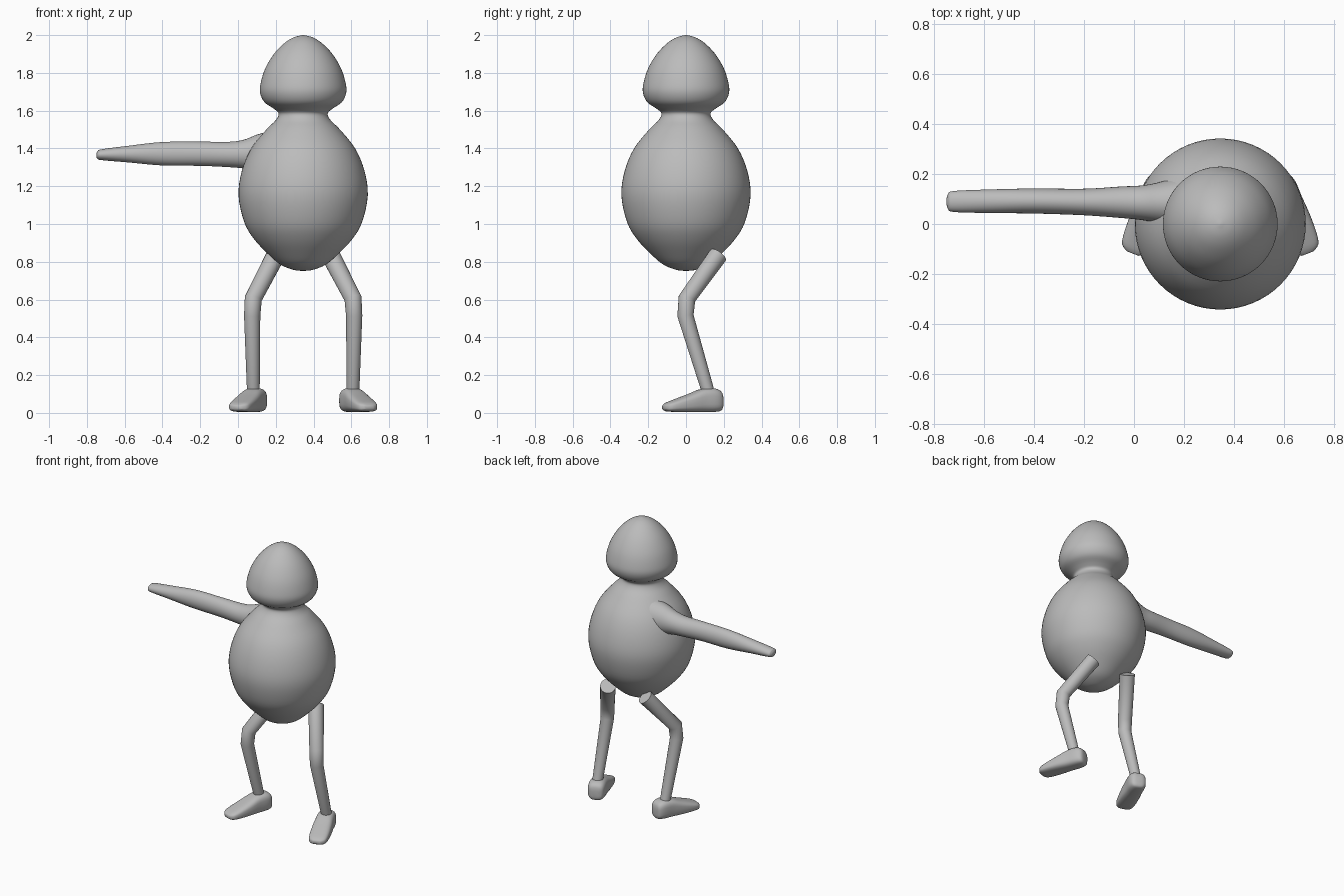
import bpy, bmesh, math
from mathutils import Vector

if "Cube" in bpy.data.objects:
    bpy.data.objects.remove(bpy.data.objects["Cube"])

CX = 0.345  # axis of the body and mirror line of the legs

grey = bpy.data.materials.new("plain grey")
grey.diffuse_color = (0.5, 0.5, 0.5, 1)
grey.use_nodes = True
grey.node_tree.nodes["Principled BSDF"].inputs["Base Color"].default_value = grey.diffuse_color


def smooth_rows(rows, n):
    """Catmull-Rom interpolation through rows of numbers."""
    out = []
    for i in range(len(rows) - 1):
        p0, p1 = rows[max(i - 1, 0)], rows[i]
        p2, p3 = rows[i + 1], rows[min(i + 2, len(rows) - 1)]
        for k in range(n):
            t = k / n
            out.append([0.5 * (2 * b + (c - a) * t + (2 * a - 5 * b + 4 * c - d) * t * t
                               + (3 * b - a - 3 * c + d) * t ** 3)
                        for a, b, c, d in zip(p0, p1, p2, p3)])
    return out + [list(rows[-1])]


def loft(name, rings, seg=32, power=1.0, angle=60):
    """Skin rings given as (centre, u vector, v vector), with capped ends."""
    bm = bmesh.new()
    loops = []
    for c, u, v in rings:
        loop = []
        for i in range(seg):
            a = 2 * math.pi * i / seg
            x, y = math.cos(a), math.sin(a)
            x = math.copysign(abs(x) ** power, x)
            y = math.copysign(abs(y) ** power, y)
            loop.append(bm.verts.new(c + u * x + v * y))
        loops.append(loop)
    for a, b in zip(loops, loops[1:]):
        for i in range(seg):
            j = (i + 1) % seg
            bm.faces.new((a[i], a[j], b[j], b[i]))
    bm.faces.new(loops[0])
    bm.faces.new(loops[-1])
    bmesh.ops.recalc_face_normals(bm, faces=bm.faces)
    me = bpy.data.meshes.new(name)
    bm.to_mesh(me)
    bm.free()
    me.materials.append(grey)
    ob = bpy.data.objects.new(name, me)
    bpy.context.collection.objects.link(ob)
    bpy.ops.object.select_all(action='DESELECT')
    ob.select_set(True)
    bpy.context.view_layer.objects.active = ob
    bpy.ops.object.shade_smooth_by_angle(angle=math.radians(angle))
    return ob


X, Y, Z = Vector((1, 0, 0)), Vector((0, 1, 0)), Vector((0, 0, 1))

# body, neck and head: one revolved profile (radius, height)
profile = [(0.004, 0.752), (0.05, 0.757), (0.12, 0.785), (0.185, 0.84), (0.26, 0.92),
           (0.312, 1.01), (0.342, 1.15), (0.325, 1.28), (0.275, 1.4), (0.195, 1.5),
           (0.145, 1.55), (0.13, 1.585), (0.155, 1.61), (0.205, 1.645), (0.228, 1.695),
           (0.224, 1.75), (0.2, 1.825), (0.155, 1.9), (0.1, 1.957), (0.05, 1.988), (0.004, 2.0)]
loft("body_and_head", [(Vector((CX, 0, z)), X * r, Y * r)
                       for r, z in smooth_rows(profile, 4)], 64)

# single arm, flaring into the body (x, y, z, y radius, z radius)
arm = [(-0.75, 0.09, 1.365, 0.008, 0.006), (-0.744, 0.09, 1.365, 0.03, 0.02),
       (-0.72, 0.09, 1.367, 0.042, 0.029), (-0.58, 0.091, 1.37, 0.047, 0.044),
       (-0.4, 0.092, 1.372, 0.05, 0.062), (-0.2, 0.088, 1.372, 0.053, 0.064),
       (-0.05, 0.087, 1.368, 0.063, 0.067), (0.03, 0.085, 1.37, 0.069, 0.076),
       (0.1, 0.085, 1.375, 0.082, 0.098), (0.18, 0.085, 1.37, 0.105, 0.125)]
loft("arm", [(Vector((x, y, z)), Y * ry, Z * rz)
             for x, y, z, ry, rz in smooth_rows(arm, 4)])

# leg path: x offset from the mirror line, y, z, radius
leg = [(0.145, 0.17, 0.835, 0.05), (0.264, 0.005, 0.605, 0.046),
       (0.27, -0.003, 0.515, 0.043), (0.264, 0.112, 0.13, 0.034), (0.262, 0.12, 0.09, 0.034)]
# foot sections: distance from ankle, half width, bottom, top
foot = [(-0.079, 0.02, 0.035, 0.08), (-0.07, 0.045, 0.012, 0.112), (-0.035, 0.058, 0.005, 0.13),
        (0.03, 0.06, 0.004, 0.128), (0.1, 0.064, 0.004, 0.102), (0.18, 0.063, 0.005, 0.073),
        (0.23, 0.053, 0.008, 0.054), (0.25, 0.025, 0.018, 0.04)]

for side, s in (("left", 1), ("right", -1)):
    pts = [Vector((CX + s * x, y, z)) for x, y, z, r in leg]
    rings = []
    for i, p in enumerate(pts):
        t = Vector()
        if i:
            t += (p - pts[i - 1]).normalized()
        if i < len(pts) - 1:
            t += (pts[i + 1] - p).normalized()
        t.normalize()
        u = Y.cross(t).normalized()
        rings.append((p, u * leg[i][3], t.cross(u) * leg[i][3]))
    loft(side + "_leg", rings, 24)

    # toes point forward and outward
    d = Vector((s * 0.36, -0.933, 0))
    across = Z.cross(d)
    ankle = Vector((CX + s * 0.26, 0.115, 0))
    loft(side + "_foot", [(ankle + d * t + Z * (lo + hi) / 2, across * w, Z * (hi - lo) / 2)
                          for t, w, lo, hi in smooth_rows(foot, 3)], 32, 0.65)
